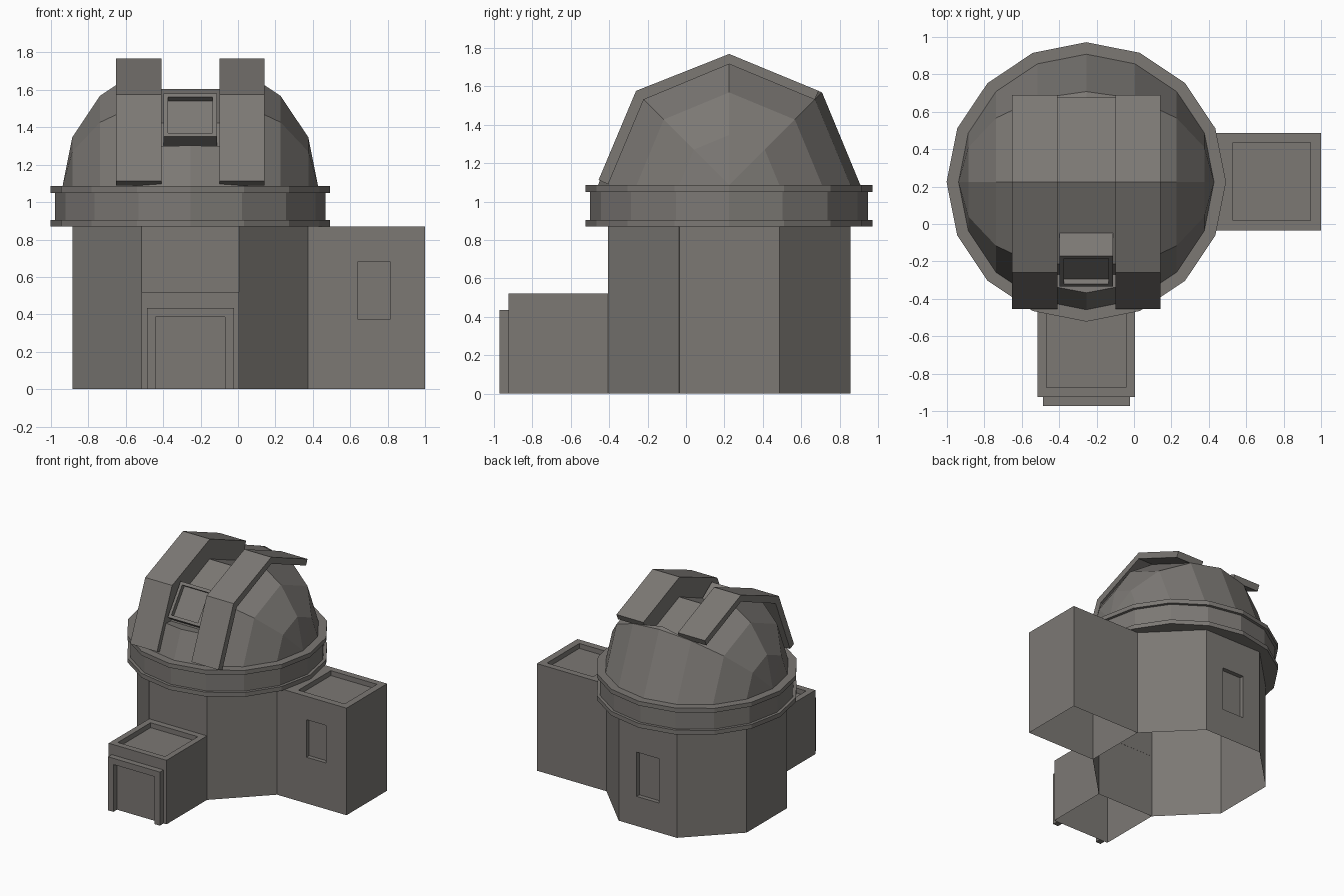
import bpy, bmesh, math
from mathutils import Vector

if "Cube" in bpy.data.objects:
    bpy.data.objects.remove(bpy.data.objects["Cube"])

CX, CY = -0.255, 0.225          # tower axis
DOME_Z, DOME_R = 1.085, 0.683

mat = bpy.data.materials.new("warm_grey")
mat.diffuse_color = (0.20, 0.188, 0.175, 1)
mat.use_nodes = True
mat.node_tree.nodes["Principled BSDF"].inputs["Base Color"].default_value = mat.diffuse_color


def finish(name, bm, fix=True):
    if fix:
        bmesh.ops.recalc_face_normals(bm, faces=bm.faces[:])
    me = bpy.data.meshes.new(name)
    bm.to_mesh(me)
    bm.free()
    me.materials.append(mat)
    ob = bpy.data.objects.new(name, me)
    bpy.context.collection.objects.link(ob)
    return ob


def face_towards(bm, direction):
    d = Vector(direction).normalized()
    bm.normal_update()
    return max((f for f in bm.faces if f.normal.dot(d) > 0.95),
               key=lambda f: f.calc_center_median().dot(d))


def recess(bm, direction, rect, depth):
    """Sink a panel; rect gives {axis: (low, high)} for its outline."""
    f = face_towards(bm, direction)
    mid = f.calc_center_median()
    bmesh.ops.inset_individual(bm, faces=[f], thickness=0.02)
    for v in f.verts:
        for ax, (lo, hi) in rect.items():
            v.co[ax] = lo if v.co[ax] < mid[ax] else hi
    bm.normal_update()
    bmesh.ops.inset_individual(bm, faces=[f], thickness=0, depth=-depth)


def prism(bm, pts, axis, a, b):
    """Extrude a 2D outline along x, y or z from a to b."""
    def co(p, t):
        c = list(p)
        c.insert(axis, t)
        return c
    lo = [bm.verts.new(co(p, a)) for p in pts]
    hi = [bm.verts.new(co(p, b)) for p in pts]
    n = len(pts)
    bm.faces.new(lo)
    bm.faces.new(hi[::-1])
    for i in range(n):
        j = (i + 1) % n
        bm.faces.new((lo[i], hi[i], hi[j], lo[j]))
    bmesh.ops.recalc_face_normals(bm, faces=bm.faces[:])


def rect_pts(x0, x1, y0, y1):
    return [(x0, y0), (x1, y0), (x1, y1), (x0, y1)]


def drop(bm, *directions):
    bmesh.ops.delete(bm, geom=[face_towards(bm, d) for d in directions], context='FACES')


# Octagonal tower, open underneath, with a back window
bm = bmesh.new()
R = 0.63 / math.cos(math.pi / 8)
prism(bm, [(CX + R * math.cos((i + .5) * math.pi / 4),
            CY + R * math.sin((i + .5) * math.pi / 4)) for i in range(8)], 2, 0, 0.87)
recess(bm, (0, 1, 0), {0: (CX - 0.1, CX + 0.1), 2: (0.24, 0.60)}, 0.035)
drop(bm, (0, 0, -1), (0, 0, 1))
finish("tower", bm, False)

# Side wing with sunken roof and window
bm = bmesh.new()
prism(bm, rect_pts(0.375, 1.0, -0.035, 0.487), 2, 0, 0.87)
recess(bm, (0, 0, 1), {0: (0.53, 0.945), 1: (0.02, 0.435)}, 0.04)
recess(bm, (0, -1, 0), {0: (0.64, 0.815), 2: (0.375, 0.68)}, 0.035)
drop(bm, (0, 0, -1), (-1, 0, 0))
finish("side_wing", bm, False)

# Entrance porch with sunken roof
bm = bmesh.new()
prism(bm, rect_pts(-0.515, 0.005, -0.925, -0.404), 2, 0, 0.52)
recess(bm, (0, 0, 1), {0: (-0.467, -0.043), 1: (-0.875, -0.455)}, 0.04)
drop(bm, (0, 0, -1), (0, 1, 0))
finish("porch", bm, False)

# Door frame
bm = bmesh.new()
prism(bm, [(-0.487, 0), (-0.44, 0), (-0.44, 0.385), (-0.07, 0.385), (-0.07, 0),
           (-0.022, 0), (-0.022, 0.435), (-0.487, 0.435)], 1, -0.972, -0.925)
finish("door_frame", bm)

# Ring between tower and dome: two flanges and a band
for name, r, z0, z1 in (("lower_flange", 0.747, 0.87, 0.905),
                        ("ring_band", 0.7235, 0.905, 1.05),
                        ("upper_flange", 0.747, 1.05, 1.085)):
    bm = bmesh.new()
    prism(bm, [(CX + r * math.cos(i * math.pi / 8), CY + r * math.sin(i * math.pi / 8))
               for i in range(16)], 2, z0, z1)
    finish(name, bm)

# Dome: half sphere with its poles on the x axis
bm = bmesh.new()
rings = []
for k in range(9):
    t = math.pi * k / 8
    rr = DOME_R * math.sin(t)
    x = CX - DOME_R * math.cos(t)
    rings.append([bm.verts.new((x, CY + rr * math.cos(j * math.pi / 4),
                                DOME_Z + rr * math.sin(j * math.pi / 4))) for j in range(5)])
for k in range(8):
    for j in range(4):
        bm.faces.new((rings[k][j], rings[k][j + 1], rings[k + 1][j + 1], rings[k + 1][j]))
bmesh.ops.remove_doubles(bm, verts=bm.verts[:], dist=1e-5)
bmesh.ops.holes_fill(bm, edges=[e for e in bm.edges if e.is_boundary], sides=0)
dome = finish("dome", bm)

# Slit cut into the dome
bm = bmesh.new()
prism(bm, [(0.675, 1.42), (CY, 1.605), (-0.214, 1.423), (-0.27, 1.29), (-0.5, 1.32),
           (-0.5, 2.0), (0.675, 2.0)], 0, CX - 0.158, CX + 0.158)
cutter = finish("slit_cutter", bm)
cutter.hide_render = True
mod = dome.modifiers.new("slit", 'BOOLEAN')
mod.object, mod.operation, mod.solver = cutter, 'DIFFERENCE', 'EXACT'
dg = bpy.context.evaluated_depsgraph_get()
cut_mesh = bpy.data.meshes.new_from_object(dome.evaluated_get(dg))
dome.modifiers.clear()
dome.data = cut_mesh
bpy.data.objects.remove(cutter)

# Pair of bent shutters beside the slit
profile = [(-0.405, 1.09), (-0.22, 1.53), (CY, 1.715), (0.67, 1.53),
           (0.69, 1.576), (CY, 1.768), (-0.26, 1.576), (-0.455, 1.112)]
for name, s in (("left_shutter", -1), ("right_shutter", 1)):
    bm = bmesh.new()
    a, b = sorted((CX + s * 0.155, CX + s * 0.397))
    prism(bm, profile, 0, a, b)
    finish(name, bm)

# Telescope box with sunken lens panel, tilted out of the slit
bm = bmesh.new()
top, low = Vector((-0.17, 1.58)), Vector((-0.335, 1.35))
back = Vector((0.81, -0.58)) * 0.2
prism(bm, [top, low, low + back, top + back], 0, -0.397, -0.113)
f = face_towards(bm, (0, -0.81, 0.58))
bmesh.ops.inset_individual(bm, faces=[f], thickness=0.033)
bm.normal_update()
bmesh.ops.inset_individual(bm, faces=[f], thickness=0, depth=-0.035)
finish("telescope", bm, False)
